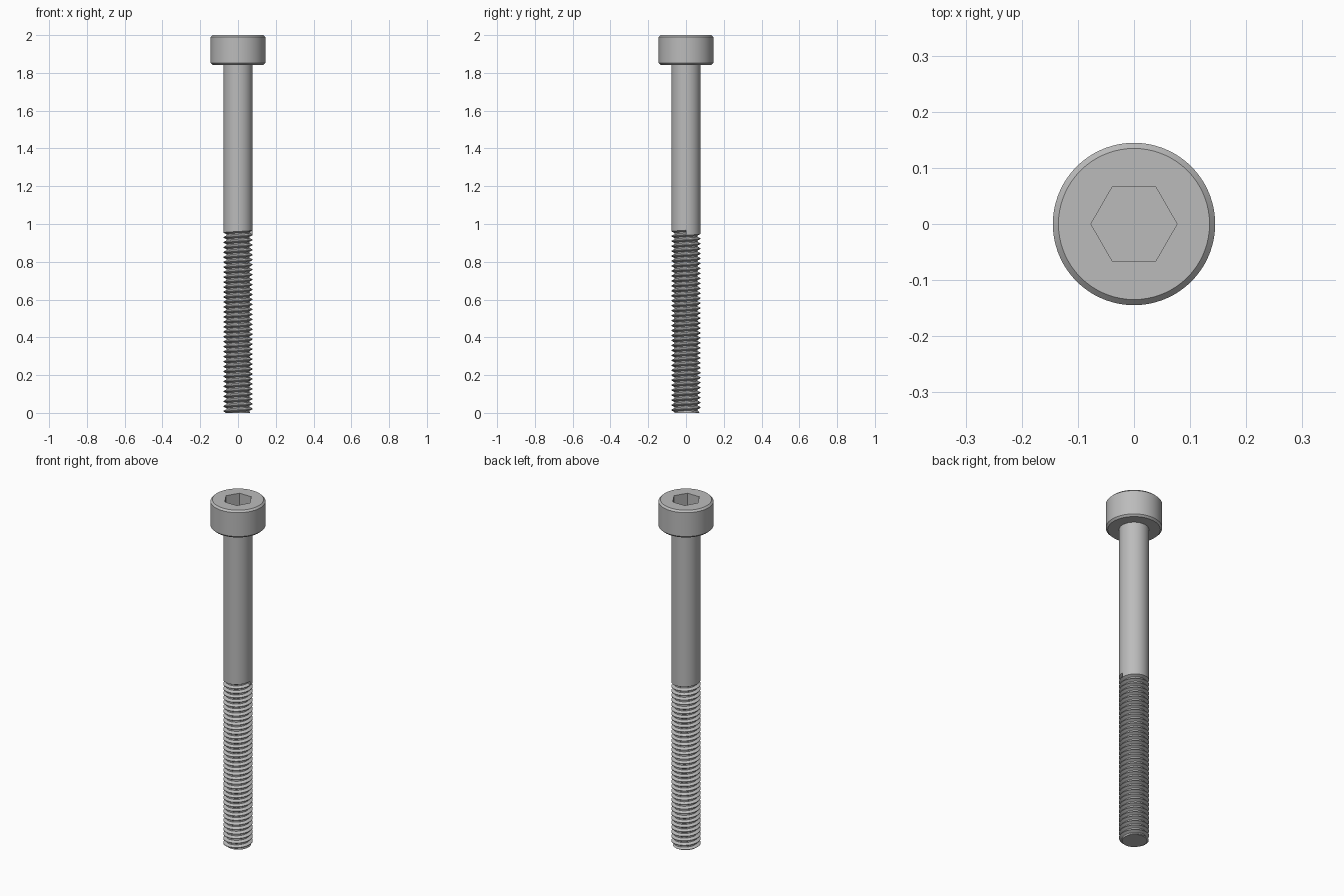
import bpy, bmesh
from math import pi, cos, sin, radians

cube = bpy.data.objects.get("Cube")
if cube:
    bpy.data.objects.remove(cube, do_unlink=True)

SEG = 72              # sides around the axis, a multiple of six
SHANK_R = 0.077
HEAD_R = 0.1447
HEAD_BASE, TOP = 1.842, 2.0
CHAMFER = 0.01
PITCH = 0.0263
DEPTH = 0.0155
THREAD_TOP = 0.967
TURNS = 38

steel = bpy.data.materials.new("grey steel")
steel.use_nodes = True
colour = (0.5, 0.5, 0.5, 1)
steel.diffuse_color = colour
steel.node_tree.nodes["Principled BSDF"].inputs["Base Color"].default_value = colour


def finish(bm, name):
    bmesh.ops.recalc_face_normals(bm, faces=bm.faces)
    mesh = bpy.data.meshes.new(name)
    bm.to_mesh(mesh)
    bm.free()
    mesh.materials.append(steel)
    obj = bpy.data.objects.new(name, mesh)
    bpy.context.collection.objects.link(obj)
    bpy.ops.object.select_all(action='DESELECT')
    obj.select_set(True)
    bpy.context.view_layer.objects.active = obj
    bpy.ops.object.shade_smooth_by_angle(angle=radians(28))


def point(bm, r, step, z):
    a = 2 * pi * step / SEG
    return bm.verts.new((r * cos(a), r * sin(a), z))


def circle(r):
    return lambda step: r


def hexagon(apothem):
    side = SEG // 6
    return lambda step: apothem / cos(2 * pi * (step % side) / SEG - pi / 6)


# Head: lathed rings that turn into the hexagonal socket
bm = bmesh.new()
profile = [
    (circle(SHANK_R - 0.005), HEAD_BASE),
    (circle(HEAD_R - CHAMFER), HEAD_BASE),
    (circle(HEAD_R), HEAD_BASE + CHAMFER),
    (circle(HEAD_R), TOP - CHAMFER),
    (circle(HEAD_R - CHAMFER), TOP),
    (hexagon(0.0665), TOP),
    (hexagon(0.0665), TOP - 0.075),
]
rings = [[point(bm, shape(i), i, z) for i in range(SEG)] for shape, z in profile]
for low, high in zip(rings, rings[1:]):
    for i in range(SEG):
        j = (i + 1) % SEG
        bm.faces.new((low[i], low[j], high[j], high[i]))
bm.faces.new(rings[-1])
finish(bm, "socket_head")

# Shank with a right-handed helical groove: two flanks and a flat root
bm = bmesh.new()
groove = [(0, 0), (5 / 16, DEPTH), (9 / 16, DEPTH), (7 / 8, 0)]
end = TURNS * SEG
start_z = THREAD_TOP - PITCH * (TURNS + 7 / 8)
rows = []
for k in range(end + 1):
    row = []
    for offset, cut in groove:
        z = start_z + PITCH * (k / SEG + offset)
        row.append(point(bm, min(SHANK_R - cut, 0.068 + z), k, z))
    rows.append(row)
collar = [point(bm, SHANK_R, i, HEAD_BASE + 0.002) for i in range(SEG)]

for k in range(end):
    a, b = rows[k], rows[k + 1]
    for i in range(3):
        bm.faces.new((a[i], b[i], b[i + 1], a[i + 1]))
    if k < end - SEG:      # crest between neighbouring turns
        upper = (rows[k + 1 + SEG][0], rows[k + SEG][0])
    else:                  # plain shank above the last turn
        upper = (collar[(k + 1) % SEG], collar[k % SEG])
    bm.faces.new((a[3], b[3], *upper))
bm.faces.new(rows[-1])     # blunt end of the groove

# Flat tip
cut = bmesh.ops.bisect_plane(bm, geom=bm.verts[:] + bm.edges[:] + bm.faces[:],
                             plane_co=(0, 0, 0), plane_no=(0, 0, 1), clear_inner=True)
rim = [g for g in cut["geom_cut"] if isinstance(g, bmesh.types.BMEdge)]
bmesh.ops.edgeloop_fill(bm, edges=rim)
finish(bm, "threaded_shank")
